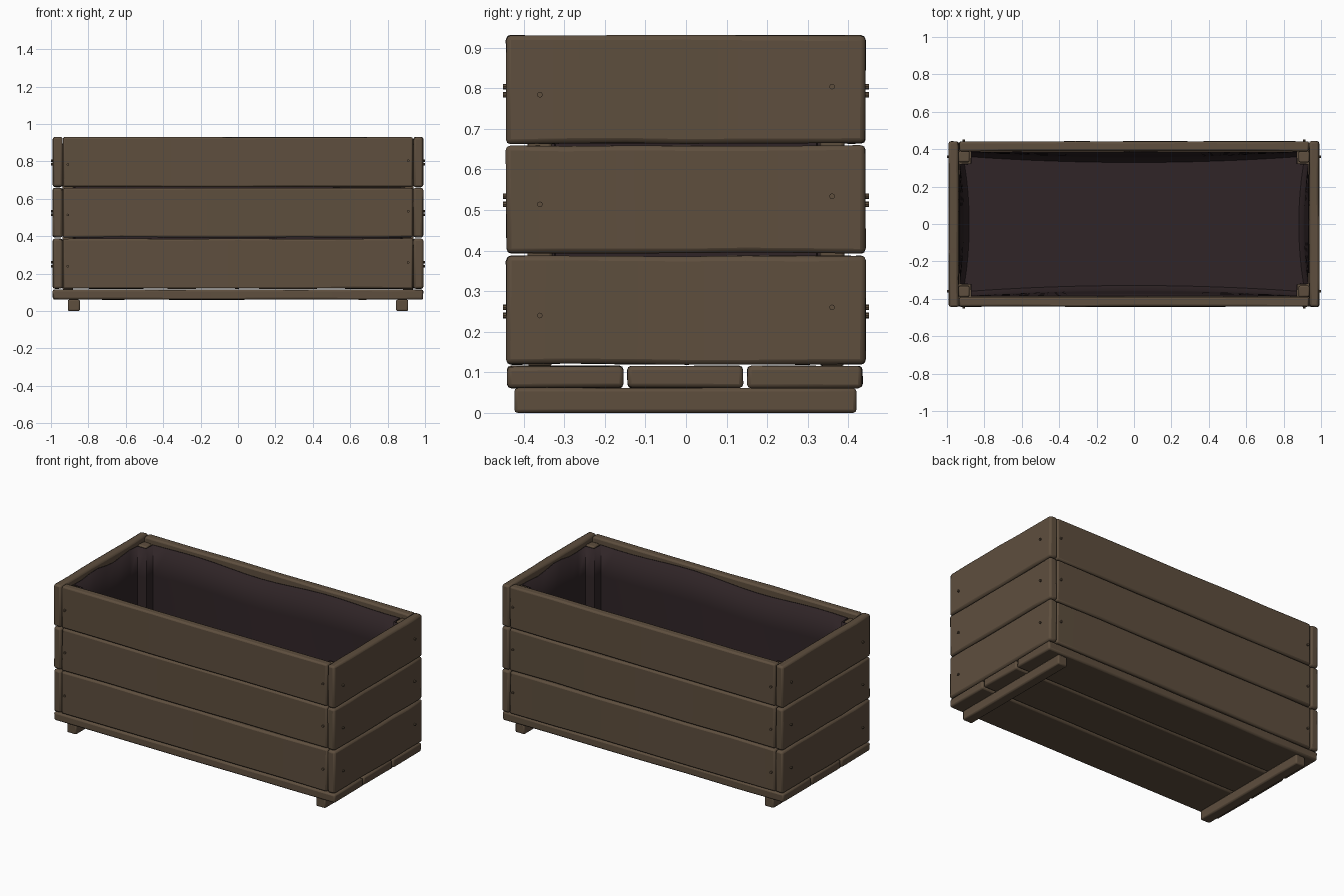
import bpy, bmesh, math, random
from mathutils import Vector

random.seed(4)
cube = bpy.data.objects.get("Cube")
if cube:
    bpy.data.objects.remove(cube, do_unlink=True)


def material(name, colour):
    m = bpy.data.materials.new(name)
    m.use_nodes = True
    m.diffuse_color = (*colour, 1)
    m.node_tree.nodes["Principled BSDF"].inputs["Base Color"].default_value = (*colour, 1)
    return m


wood = material("brown wood", (0.112, 0.077, 0.048))
cloth = material("dark liner", (0.029, 0.018, 0.020))


def add_object(name, bm, mat):
    mesh = bpy.data.meshes.new(name)
    bm.to_mesh(mesh)
    bm.free()
    mesh.materials.append(mat)
    ob = bpy.data.objects.new(name, mesh)
    bpy.context.collection.objects.link(ob)
    return ob


def smooth(ob, angle=40):
    bpy.ops.object.select_all(action='DESELECT')
    ob.select_set(True)
    bpy.context.view_layer.objects.active = ob
    bpy.ops.object.shade_smooth_by_angle(angle=math.radians(angle))


def board(name, low, high, bevel=0.01, wobble=0.002):
    """Worn timber: a box cut along its length, jittered and rounded."""
    low, high = Vector(low), Vector(high)
    size, mid = high - low, (low + high) / 2
    axis = max(range(3), key=lambda i: size[i])
    bm = bmesh.new()
    bmesh.ops.create_cube(bm, size=1)
    long_edges = [e for e in bm.edges
                  if abs(e.verts[0].co[axis] - e.verts[1].co[axis]) > 0.5]
    bmesh.ops.subdivide_edges(bm, edges=long_edges, cuts=5)
    for v in bm.verts:
        v.co = Vector([v.co[i] * size[i] + mid[i] for i in range(3)])
        v.co += Vector([random.uniform(-wobble, wobble) for _ in range(3)])
    ob = add_object(name, bm, wood)
    mod = ob.modifiers.new("worn edges", 'BEVEL')
    mod.width, mod.segments, mod.limit_method = bevel, 2, 'ANGLE'
    smooth(ob)
    return ob


def nail(name, x, y, z, along_x):
    """Small round head on the outer face of a board."""
    bm = bmesh.new()
    bmesh.ops.create_cone(bm, cap_ends=True, segments=8, radius1=0.007,
                          radius2=0.007, depth=0.02)
    ob = add_object(name, bm, wood)
    ob.location = (x, y, z)
    ob.rotation_euler = (0, math.pi / 2, 0) if along_x else (math.pi / 2, 0, 0)


# Wall boards, three rows
rows = [(0.12, 0.387), (0.394, 0.658), (0.664, 0.93)]
for n, (z0, z1) in enumerate(rows, 1):
    for side, s in (("front", -1), ("back", 1)):
        ys = sorted((s * 0.39, s * 0.441))
        board(f"{side}_board_{n}", (-0.935, ys[0], z0), (0.935, ys[1], z1))
        for x, dz in ((-0.91, -0.02), (0.91, 0)):
            nail(f"{side}_nail_{n}", x, s * 0.441, z0 + 0.14 + dz, False)
    for side, s in (("left", 1), ("right", -1)):
        xs = sorted((s * 0.938, s * 0.99))
        board(f"{side}_end_board_{n}", (xs[0], -0.443, z0), (xs[1], 0.442, z1), 0.012)
        for y, dz in ((-0.36, -0.02), (0.36, 0)):
            nail(f"{side}_end_nail_{n}", s * 0.99, y, z0 + 0.14 + dz, True)

# Base boards
for n, y in enumerate((-0.298, -0.002, 0.293), 1):
    board(f"base_board_{n}", (-0.99, y - 0.142, 0.062), (0.99, y + 0.142, 0.115))

# Foot rails and inner corner posts
for side, s in (("left", 1), ("right", -1)):
    xs = sorted((s * 0.845, s * 0.91))
    board(f"{side}_foot_rail", (xs[0], -0.423, 0), (xs[1], 0.42, 0.061), 0.008, 0)
    px = sorted((s * 0.88, s * 0.938))
    for end, t in (("front", -1), ("back", 1)):
        py = sorted((t * 0.33, t * 0.39))
        board(f"{side}_{end}_post", (px[0], py[0], 0.115), (px[1], py[1], 0.9), 0.008, 0.001)


# Liner: a sagging cloth ring that folds round the corner posts, with a floor
def liner_ring(depth):
    z = 0.895 - depth * 0.765
    inset = 0.025 if depth == 1 else 0
    pts = []

    def wall(length, offset, bow, steps, turn):
        for i in range(steps + 1):
            t = 2 * i / steps - 1
            sag = bow * depth * (1 - t * t) + inset
            wave = 0.013 * math.sin(5 * t + turn * 2) * (1 - t * t) * (1 - depth)
            a, b = t * length, offset - sag
            x, y = ((a, -b), (b, a), (-a, b), (-b, -a))[turn]
            pts.append(Vector((x, y, z + wave)))

    for turn in range(4):
        if turn % 2 == 0:
            wall(0.87, 0.385, 0.03, 16, turn)
        else:
            wall(0.32, 0.932, 0.025, 8, turn)
        # Inner corner of the fold round the next post
        sx, sy = ((1, -1), (1, 1), (-1, 1), (-1, -1))[turn]
        pts.append(Vector((sx * 0.872, sy * 0.322, z)))
    return pts


bm = bmesh.new()
rings = [[bm.verts.new(p) for p in liner_ring(d)]
         for d in (0, 0.25, 0.5, 0.75, 0.95, 1)]
for upper, lower in zip(rings, rings[1:]):
    for i in range(len(upper)):
        j = (i + 1) % len(upper)
        bm.faces.new((upper[i], upper[j], lower[j], lower[i]))
bm.faces.new(rings[-1])
liner = add_object("liner", bm, cloth)
thick = liner.modifiers.new("cloth thickness", 'SOLIDIFY')
thick.thickness, thick.offset = 0.005, 0
smooth(liner, 50)
